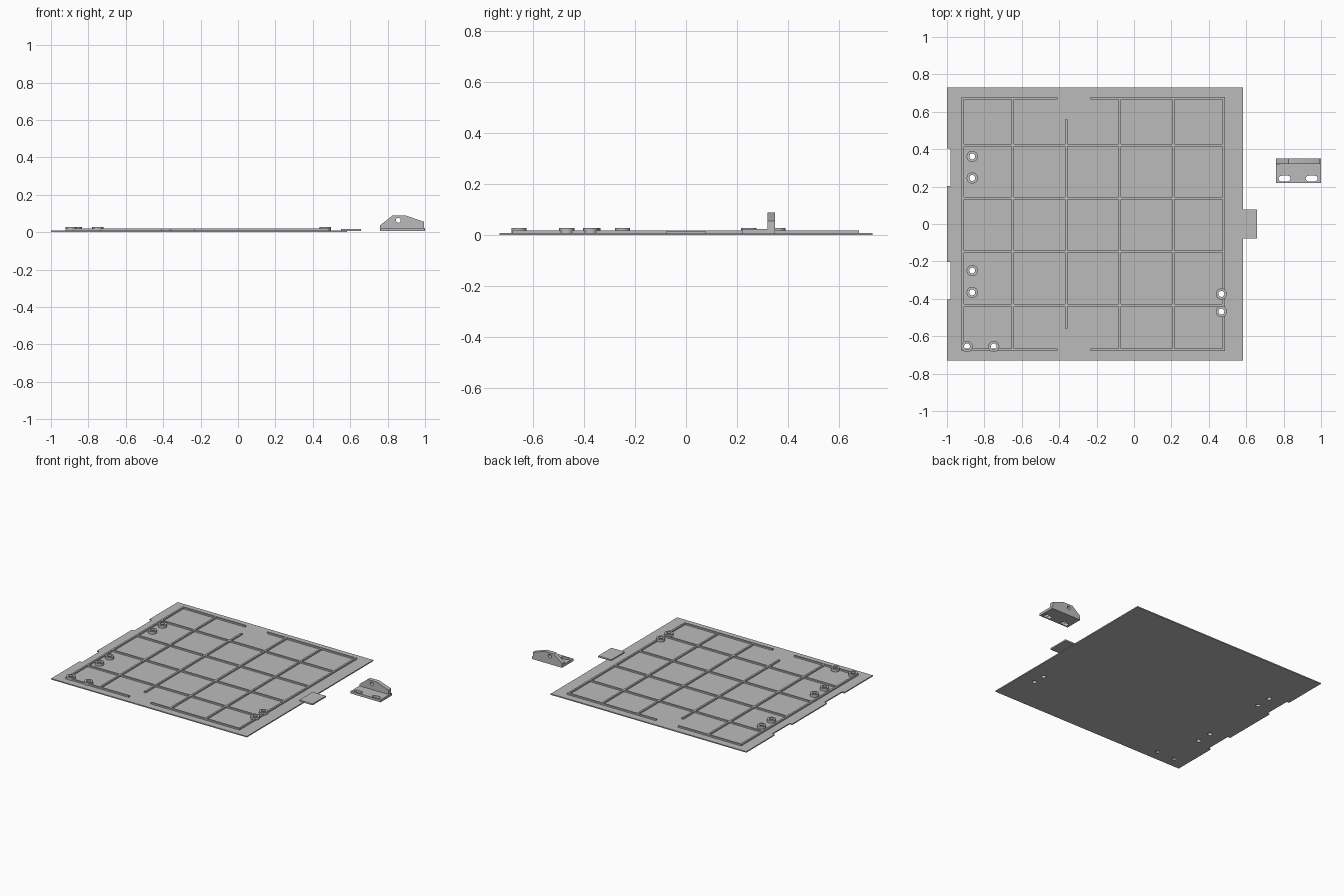
import bpy, math

if "Cube" in bpy.data.objects:
    bpy.data.objects.remove(bpy.data.objects["Cube"])

grey = bpy.data.materials.new("plain grey")
grey.diffuse_color = (0.5, 0.5, 0.5, 1)
grey.use_nodes = True
grey.node_tree.nodes["Principled BSDF"].inputs["Base Color"].default_value = grey.diffuse_color


def circle(cx, cy, r, n=24):
    return [(cx + r * math.cos(2 * math.pi * i / n),
             cy + r * math.sin(2 * math.pi * i / n)) for i in range(n)]


def slot(cx, cy, half, r, n=10):
    pts = []
    for sx, start in ((1, -math.pi / 2), (-1, math.pi / 2)):
        for i in range(n + 1):
            a = start + math.pi * i / n
            pts.append((cx + sx * (half - r) + r * math.cos(a), cy + r * math.sin(a)))
    return pts


def rect(x0, x1, y0, y1):
    return [(x0, y0), (x1, y0), (x1, y1), (x0, y1)]


def sheet(name, loops, z0, z1, upright_y=None):
    """Extruded flat outline with holes; upright_y stands it up facing -y."""
    cu = bpy.data.curves.new(name, 'CURVE')
    cu.dimensions, cu.fill_mode, cu.extrude = '2D', 'BOTH', (z1 - z0) / 2
    for pts in loops:
        s = cu.splines.new('POLY')
        s.points.add(len(pts) - 1)
        for p, (x, y) in zip(s.points, pts):
            p.co = (x, y, 0, 1)
        s.use_cyclic_u = True
    cu.materials.append(grey)
    ob = bpy.data.objects.new(name, cu)
    bpy.context.collection.objects.link(ob)
    if upright_y is None:
        ob.location.z = (z0 + z1) / 2
    else:
        ob.rotation_euler.x = math.pi / 2
        ob.location.y = upright_y
    bpy.ops.object.select_all(action='DESELECT')
    ob.select_set(True)
    bpy.context.view_layer.objects.active = ob
    bpy.ops.object.convert(target='MESH')
    ob = bpy.context.object
    bpy.ops.object.shade_smooth_by_angle(angle=math.radians(30))
    return ob


bosses = [(-0.865, 0.361), (-0.865, 0.246), (-0.865, -0.249), (-0.865, -0.366),
          (-0.893, -0.655), (-0.75, -0.655), (0.467, -0.374), (0.467, -0.468)]
R_OUT, R_IN = 0.03, 0.016

# Base panel with two shallow notches on the left edge and the screw holes
outline = [(-1, -0.731), (0.583, -0.731), (0.583, 0.731), (-1, 0.731),
           (-1, 0.403), (-0.98, 0.403), (-0.98, 0.202), (-1, 0.202),
           (-1, -0.202), (-0.98, -0.202), (-0.98, -0.403), (-1, -0.403)]
sheet("panel", [outline] + [circle(x, y, R_IN) for x, y in bosses], 0, 0.008)

# Screw bosses
for x, y in bosses:
    sheet("screw_boss", [circle(x, y, R_OUT), circle(x, y, R_IN)], 0.007, 0.028)

# Stiffening ribs
W = 0.0065
L, R, B, T = -0.915, 0.481, -0.673, 0.672
cols = [(L, B, T), (-0.648, B, T), (-0.362, -0.558, 0.558), (-0.077, B, T), (0.209, B, T),
        (R, B, -0.487), (R, -0.449, -0.393), (R, -0.355, T)]   # gaps clear the screw holes
rows = [(y, L, R) for y in (0.421, 0.137, -0.147, -0.435)]
for y in (T, B):
    rows += [(y, L, -0.415), (y, -0.225, R)]
for x, y0, y1 in cols:
    sheet("long_rib", [rect(x - W, x + W, y0, y1)], 0.007, 0.0185)
for y, x0, x1 in rows:
    sheet("cross_rib", [rect(x0 - W, x1 + W, y - W, y + W)], 0.007, 0.0185)

# Latch tab on the right edge
sheet("latch_tab", [rect(0.55, 0.657, -0.077, 0.077)], 0.005, 0.0155)

# Separate bracket: slotted foot and upright lug
sheet("bracket_foot", [rect(0.758, 1.0, 0.22, 0.35),
                       slot(0.805, 0.243, 0.032, 0.015),
                       slot(0.95, 0.243, 0.032, 0.015)], 0.005, 0.023)
lug = [(0.758, 0.01), (0.995, 0.01), (0.995, 0.055), (0.9, 0.088), (0.825, 0.088), (0.758, 0.035)]
sheet("bracket_lug", [lug, circle(0.857, 0.063, 0.013)], 0, 0.03, upright_y=0.335)
